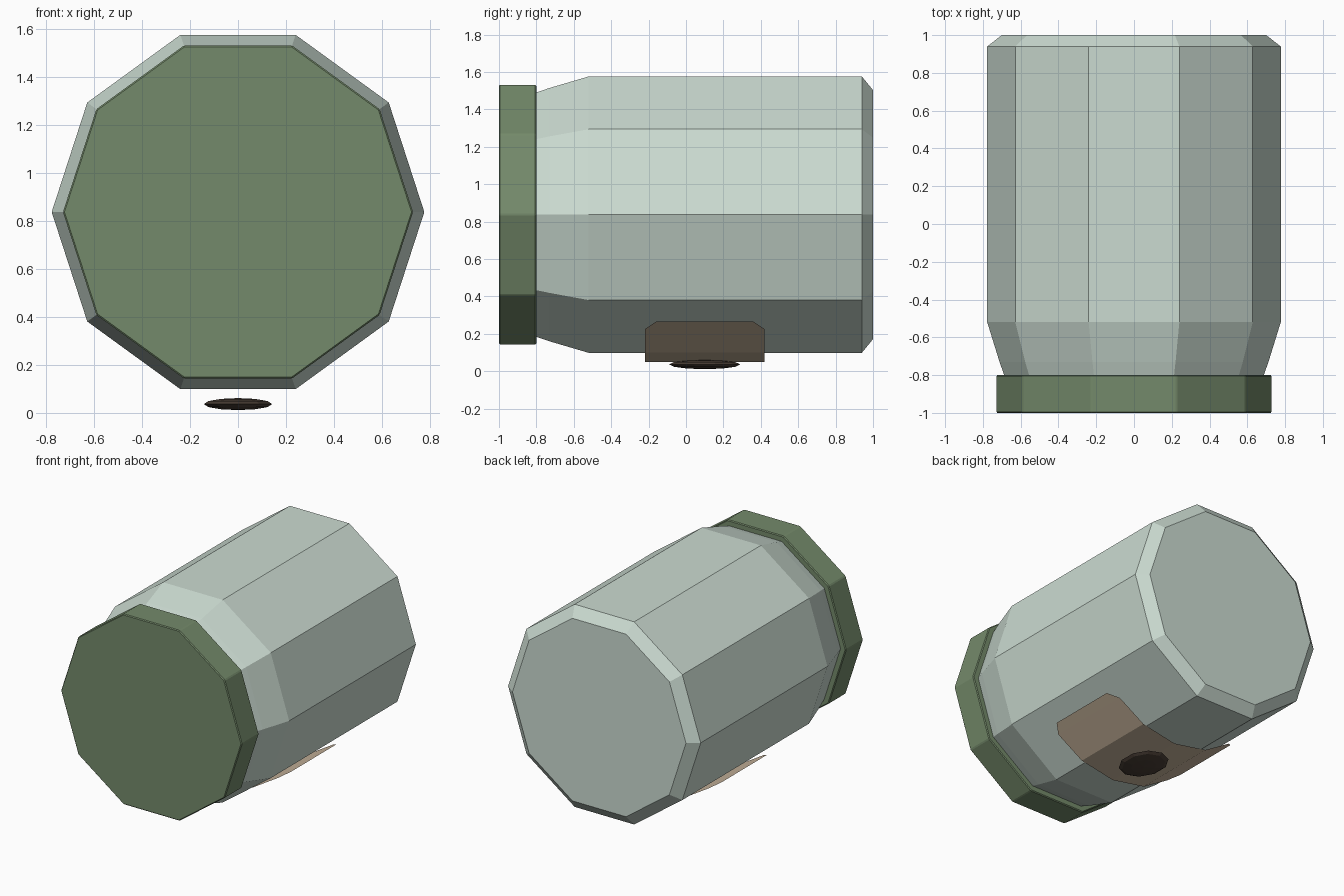
import bpy, bmesh, math

if "Cube" in bpy.data.objects:
    bpy.data.objects.remove(bpy.data.objects["Cube"], do_unlink=True)

SIDES = 10
AXIS_Z = 0.837


def material(name, rgb):
    m = bpy.data.materials.new(name)
    m.use_nodes = True
    m.diffuse_color = (*rgb, 1)
    m.node_tree.nodes["Principled BSDF"].inputs["Base Color"].default_value = (*rgb, 1)
    return m


def finish(bm, name, mat):
    mesh = bpy.data.meshes.new(name)
    bm.to_mesh(mesh)
    bm.free()
    mesh.materials.append(mat)
    obj = bpy.data.objects.new(name, mesh)
    bpy.context.collection.objects.link(obj)
    return obj


def lathe(name, profile, mat):
    """Ten-sided solid along y from (y, radius) pairs, capped at both ends."""
    bm = bmesh.new()
    rings = []
    for y, r in profile:
        angles = [2 * math.pi * i / SIDES for i in range(SIDES)]
        rings.append([bm.verts.new((r * math.cos(a), y, AXIS_Z + r * math.sin(a)))
                      for a in angles])
    for lower, upper in zip(rings, rings[1:]):
        for i in range(SIDES):
            j = (i + 1) % SIDES
            bm.faces.new((lower[i], lower[j], upper[j], upper[i]))
    bm.faces.new(rings[0])
    bm.faces.new(rings[-1])
    bmesh.ops.recalc_face_normals(bm, faces=bm.faces)
    return finish(bm, name, mat)


glass = material("pale grey green", (0.60, 0.71, 0.64))
green = material("moss green", (0.175, 0.255, 0.145))
paper = material("tan paper", (0.59, 0.47, 0.34))
brown = material("dark brown", (0.07, 0.05, 0.037))

# Jar lying on its side, with shoulder and bevelled base
lathe("jar_body", [(-0.82, 0.68), (-0.80, 0.687), (-0.73, 0.712),
                   (-0.52, 0.777), (0.94, 0.777), (1.0, 0.70)], glass)

# Screw lid
lid = lathe("lid", [(-1.0, 0.73), (-0.8, 0.73)], green)
bevel = lid.modifiers.new("edge", "BEVEL")
bevel.width = 0.006
bevel.segments = 1

# Label: folded sheet with clipped corners, (x, z, half length) per row
half = [(0.54, 0.265, 0.26), (0.475, 0.225, 0.32), (0.27, 0.10, 0.32)]
rows = half + [(0, 0.05, 0.32)] + [(-x, z, h) for x, z, h in reversed(half)]
bm = bmesh.new()
pairs = [[bm.verts.new((x, 0.1 + s * h, z)) for s in (-1, 1)] for x, z, h in rows]
for a, b in zip(pairs, pairs[1:]):
    bm.faces.new((a[0], b[0], b[1], a[1]))
bmesh.ops.recalc_face_normals(bm, faces=bm.faces)
if sum(f.normal.z for f in bm.faces) > 0:
    bmesh.ops.reverse_faces(bm, faces=bm.faces)
finish(bm, "label", paper)

# Flattened emblem on the label
bm = bmesh.new()
bmesh.ops.create_uvsphere(bm, u_segments=10, v_segments=6, radius=1)
bmesh.ops.scale(bm, vec=(0.15, 0.19, 0.025), verts=bm.verts)
bmesh.ops.translate(bm, vec=(0, 0.1, 0.036), verts=bm.verts)
finish(bm, "label_emblem", brown)
